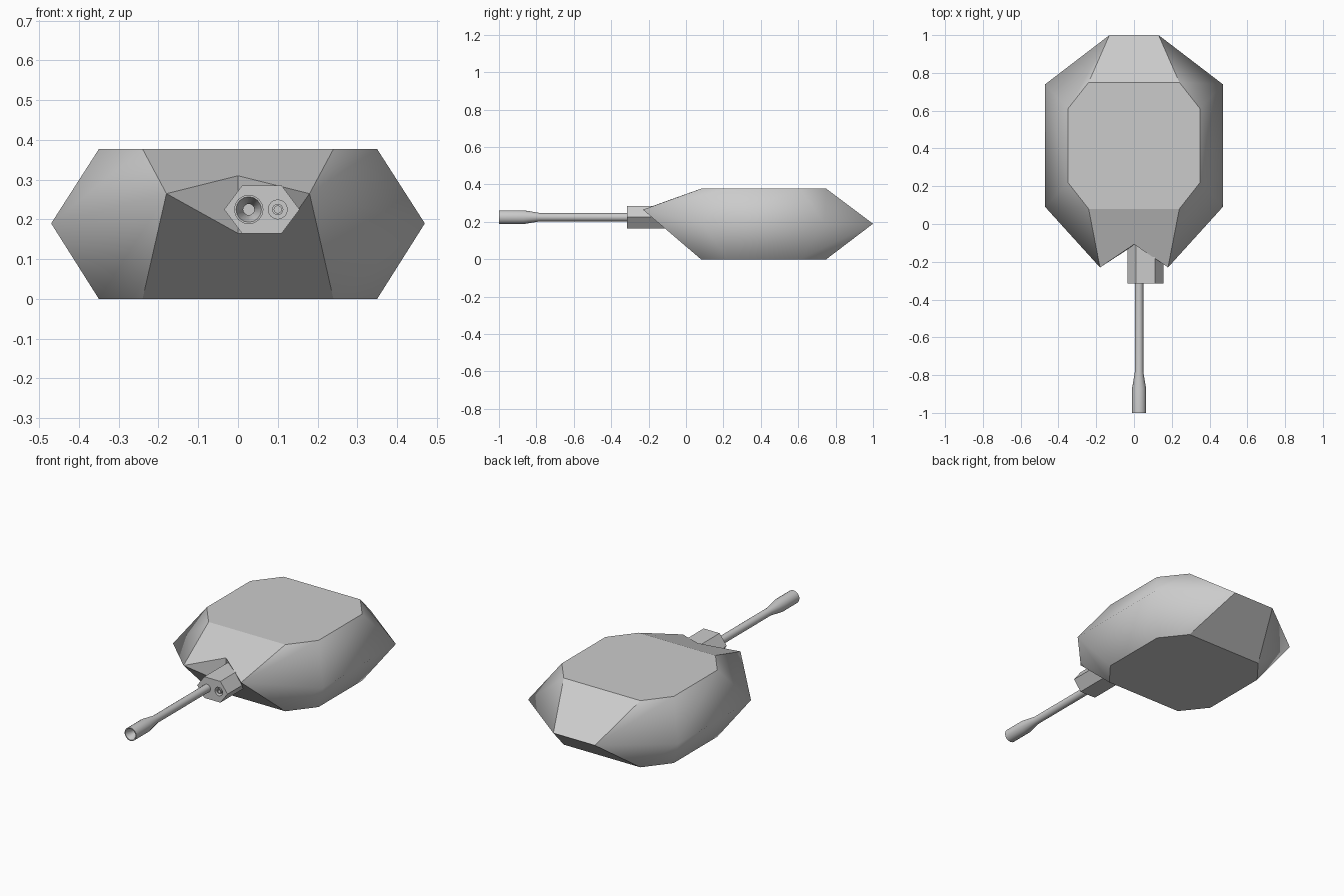
import bpy, bmesh
from math import cos, sin, tau, radians

if "Cube" in bpy.data.objects:
    bpy.data.objects.remove(bpy.data.objects["Cube"])


def make_object(name, verts, faces):
    bm = bmesh.new()
    vs = [bm.verts.new(v) for v in verts]
    for f in faces:
        bm.faces.new([vs[i] for i in f])
    bmesh.ops.recalc_face_normals(bm, faces=bm.faces[:])
    mesh = bpy.data.meshes.new(name)
    bm.to_mesh(mesh)
    bm.free()
    ob = bpy.data.objects.new(name, mesh)
    bpy.context.collection.objects.link(ob)
    return ob


def lathe(name, profile, x, z, segments=16):
    """Turn (radius, y) points around an axis along y; ends are capped."""
    n = segments
    verts = [(x + r * cos(tau * i / n), y, z + r * sin(tau * i / n))
             for r, y in profile for i in range(n)]
    faces = [(k * n + i, k * n + (i + 1) % n, (k + 1) * n + (i + 1) % n, (k + 1) * n + i)
             for k in range(len(profile) - 1) for i in range(n)]
    faces += [range(n), range((len(profile) - 1) * n, len(profile) * n)]
    return make_object(name, verts, faces)


def smooth(ob, angle=30):
    bpy.ops.object.select_all(action='DESELECT')
    ob.select_set(True)
    bpy.context.view_layer.objects.active = ob
    bpy.ops.object.shade_smooth_by_angle(angle=radians(angle))


# Turret shell: equal octagons top and bottom, wide belt between them
def mirrored_ring(half):
    return half + [(-x, y, z) for x, y, z in reversed(half)]


plate = [(.24, .08), (.35, .22), (.35, .61), (.24, .75)]
bottom = mirrored_ring([(x, y, 0) for x, y in plate])
belt = mirrored_ring([(.18, -.23, .265), (.47, .09, .19), (.47, .74, .19), (.13, 1, .19)])
top = mirrored_ring([(x, y, .377) for x, y in plate])
# notch in the nose, behind the gun mount: upper left/right, lower right/left
notch = [(0, -.108, .31), (.115, -.185, .281), (.11, -.113, .165), (0, -.113, .165)]

faces = [range(8), range(16, 24)]
for a in (0, 8):
    faces += [(a + i, a + i + 1, a + i + 9, a + i + 8) for i in range(7)]
faces += [(23, 15, 24, 25, 8, 16),      # upper nose
          (7, 15, 27, 26, 8, 0),        # lower nose
          (24, 25, 26, 27),             # notch back
          (15, 24, 27), (8, 25, 26)]    # notch sides
shell = make_object("turret_shell", bottom + belt + top + notch, faces)

# Smooth sides, crisp plates, nose and rear ridge
mesh = shell.data
mesh.polygons.foreach_set("use_smooth", [True] * len(mesh.polygons))
crisp = {(0, 8), (8, 16), (7, 15), (15, 23), (11, 12), (11, 19), (12, 20), (3, 11), (4, 12)}
for a in (0, 16):
    crisp |= {(a + i, a + i + 1) for i in range(7)} | {(a, a + 7)}
for e in mesh.edges:
    pair = tuple(sorted(e.vertices))
    e.use_edge_sharp = pair in crisp or pair[1] >= 24

# Gun mount: hexagonal block with a port for the side gun
hexagon = [(-.035, .225), (.01, .285), (.11, .285), (.155, .225), (.11, .165), (.01, .165)]
mount = make_object("gun_mount", [(x, y, z) for y in (-.315, -.1) for x, z in hexagon],
                    [range(6), range(6, 12)] +
                    [(i, (i + 1) % 6, (i + 1) % 6 + 6, i + 6) for i in range(6)])
cutter = lathe("port_cutter", [(.024, -.34), (.024, -.285)], .1, .225)
cutter.hide_render = True
mod = mount.modifiers.new("port", 'BOOLEAN')
mod.operation = 'DIFFERENCE'
mod.solver = 'EXACT'
mod.object = cutter
bpy.context.view_layer.objects.active = mount
bpy.ops.object.modifier_apply(modifier=mod.name)
bpy.data.objects.remove(cutter)
smooth(mount)

# Side gun barrel inside the port
smooth(lathe("side_gun", [(.014, -.28), (.014, -.31), (.009, -.31), (.009, -.29)], .1, .225))

# Main barrel with flared muzzle and stepped bore
smooth(lathe("main_barrel", [(.022, -.3), (.022, -.78), (.037, -.87), (.037, -1),
                             (.032, -1), (.014, -.95), (.014, -.9)], .027, .225))
